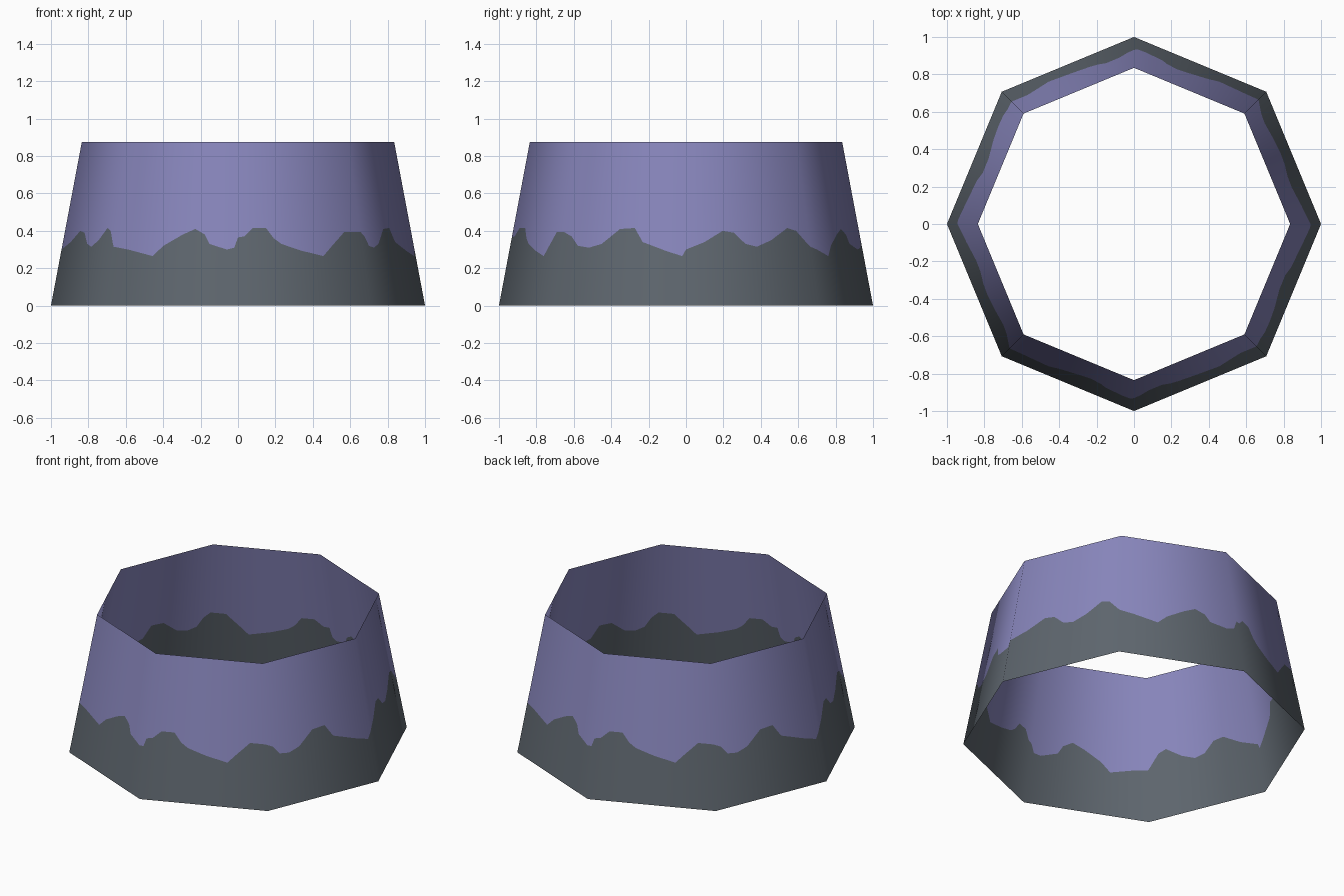
import bpy, bmesh, math
from mathutils import Vector

if "Cube" in bpy.data.objects:
    bpy.data.objects.remove(bpy.data.objects["Cube"])

H, R0, R1 = 0.875, 1.0, 0.835      # height, bottom radius, top radius
SIDES = 8

# wavy colour border: (distance in octagon sides, height), repeats every 4 sides
WAVE = [(0, .365), (.05, .37), (.12, .415), (.23, .415), (.29, .36), (.35, .33), (.5, .295),
        (.68, .265), (.75, .315), (.87, .395), (1, .395), (1.07, .37), (1.13, .32), (1.22, .31),
        (1.32, .33), (1.46, .41), (1.58, .415), (1.65, .34), (1.85, .29), (1.97, .265),
        (2, .30), (2.15, .34), (2.3, .40), (2.39, .39), (2.48, .33), (2.57, .315), (2.69, .35),
        (2.83, .415), (2.9, .40), (2.98, .33), (3, .315), (3.12, .30), (3.32, .265), (3.4, .32),
        (3.55, .38), (3.65, .41), (3.73, .38), (3.77, .33), (3.91, .30), (3.97, .31)]


def corner(i):
    a = math.radians(-90 + i * 360 / SIDES)
    return Vector((math.cos(a), math.sin(a), 0))


def wall_point(u, z):
    """Point on the tapered octagon wall; u counts sides from the front corner."""
    i = int(u)
    p = corner(i).lerp(corner(i + 1), u - i) * (R0 + (R1 - R0) * z / H)
    p.z = z
    return p


def material(name, rgb):
    m = bpy.data.materials.new(name)
    m.diffuse_color = (*rgb, 1)
    m.use_nodes = True
    m.node_tree.nodes["Principled BSDF"].inputs["Base Color"].default_value = m.diffuse_color
    return m


# tapered open wall, a lower and an upper strip meeting at the wavy border
bm = bmesh.new()
columns = []
for rep in (0, 4):
    for u, z in WAVE:
        columns.append([bm.verts.new(wall_point(u + rep, h)) for h in (0, z, H)])
for k, a in enumerate(columns):
    b = columns[(k + 1) % len(columns)]
    for row in (0, 1):
        f = bm.faces.new((a[row], b[row], b[row + 1], a[row + 1]))
        f.material_index = row
        f.smooth = True
mesh = bpy.data.meshes.new("octagonal_wall")
bm.to_mesh(mesh)
bm.free()
mesh.materials.append(material("dark slate", (.112, .133, .156)))
mesh.materials.append(material("dusty violet", (.246, .238, .503)))

# soft shading around the eight corners
slope = (R0 - R1) / H
mesh.normals_split_custom_set_from_vertices(
    [Vector((*v.co.xy.normalized(), slope)).normalized() for v in mesh.vertices])

bpy.context.collection.objects.link(bpy.data.objects.new("octagonal_wall", mesh))
